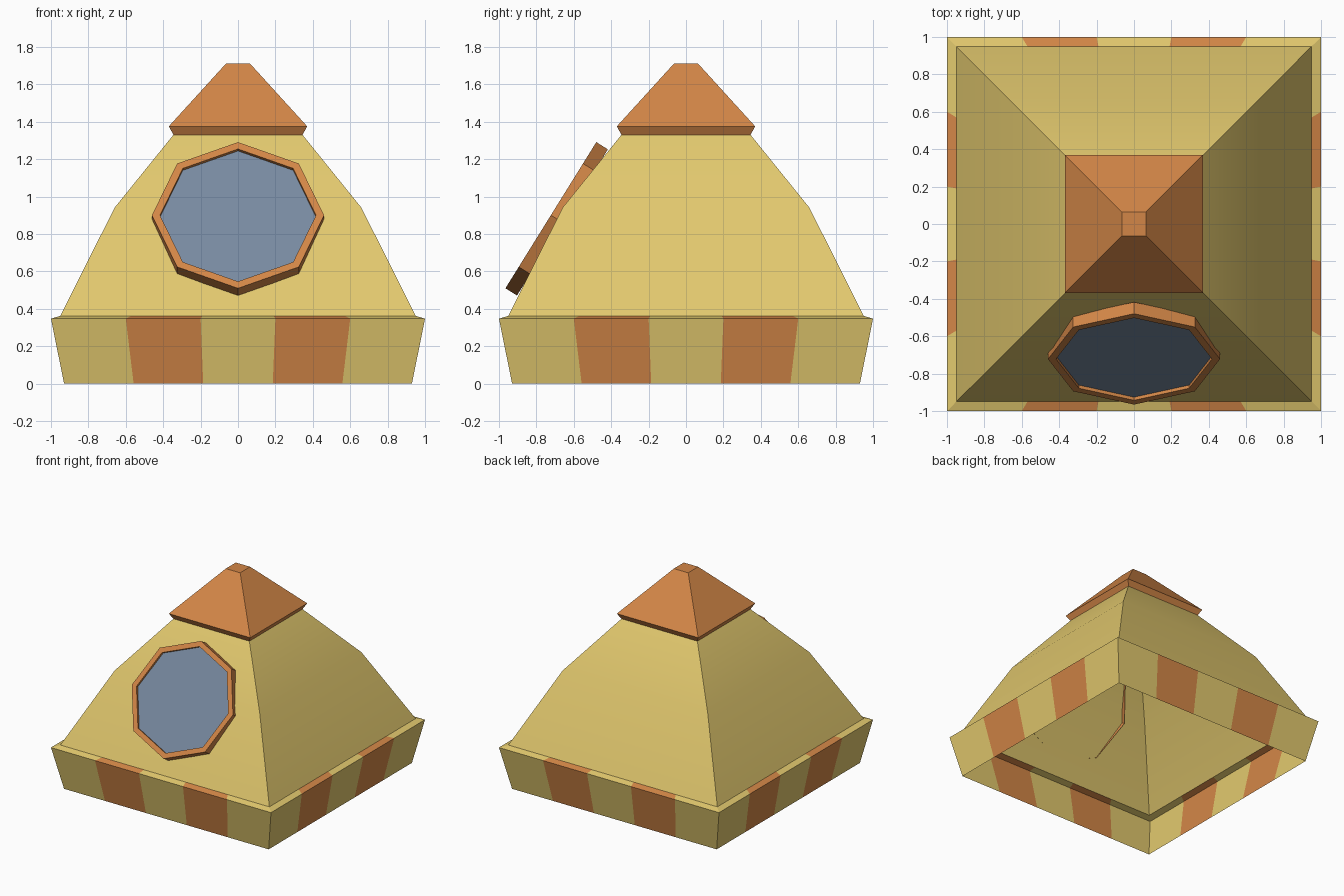
import bpy, bmesh, math
from mathutils import Vector

if "Cube" in bpy.data.objects:
    bpy.data.objects.remove(bpy.data.objects["Cube"])


def material(name, rgb):
    m = bpy.data.materials.new(name)
    m.diffuse_color = (*rgb, 1)
    m.use_nodes = True
    m.node_tree.nodes["Principled BSDF"].inputs["Base Color"].default_value = m.diffuse_color
    return m


TAN = material("straw tan", (0.76, 0.58, 0.155))
ORANGE = material("burnt orange", (0.65, 0.24, 0.063))
GLASS = material("slate blue", (0.188, 0.254, 0.352))


def loft(name, rings, mats, rule=lambda i: 0, cap=False):
    """Skin a list of closed rings; rule picks a material by column."""
    bm = bmesh.new()
    vs = [[bm.verts.new(p) for p in r] for r in rings]
    n = len(vs[0])
    for a, b in zip(vs, vs[1:]):
        for i in range(n):
            j = (i + 1) % n
            bm.faces.new((a[i], a[j], b[j], b[i])).material_index = rule(i)
    if cap:
        bm.faces.new(vs[-1])
    me = bpy.data.meshes.new(name)
    bm.to_mesh(me)
    bm.free()
    for m in mats:
        me.materials.append(m)
    ob = bpy.data.objects.new(name, me)
    bpy.context.collection.objects.link(ob)
    return ob


def square(h, z, div=1):
    """Counter-clockwise square ring with each side cut into div pieces."""
    corners = [Vector(c) * h for c in ((-1, -1), (1, -1), (1, 1), (-1, 1))]
    pts = []
    for k in range(4):
        for i in range(div):
            p = corners[k].lerp(corners[(k + 1) % 4], i / div)
            pts.append((p.x, p.y, z))
    return pts


# Striped skirt, open underneath, with a narrow ledge on top
loft("striped_skirt",
     [square(h, z, 5) for h, z in ((0.93, 0), (1.0, 0.347), (0.95, 0.362))],
     [TAN, ORANGE], lambda i: i % 5 % 2)

# Bent roof, smooth across the bend with sharp corners
roof = loft("roof",
            [square(h, z) for h, z in ((0.95, 0.362), (0.66, 0.94), (0.345, 1.33))],
            [TAN])
bpy.context.view_layer.objects.active = roof
roof.select_set(True)
bpy.ops.object.shade_smooth_by_angle(angle=math.radians(30))

# Flared cap with a small flat top
loft("roof_cap",
     [square(h, z) for h, z in ((0.345, 1.33), (0.37, 1.375), (0.065, 1.71))],
     [ORANGE], cap=True)

# Tilted octagonal window on the front slope
CENTRE = Vector((0, -0.7225, 0.90))
UP = Vector((0, 0.485, 0.78)).normalized()
RIGHT = Vector((1, 0, 0))
OUT = RIGHT.cross(UP)


def octagon(r, depth):
    return [CENTRE - OUT * depth
            + RIGHT * (r * math.cos(i * math.pi / 4))
            + UP * (r * math.sin(i * math.pi / 4)) for i in range(8)]


loft("window_frame",
     [octagon(0.46, 0.073), octagon(0.46, 0), octagon(0.417, 0), octagon(0.417, 0.02)],
     [ORANGE])
loft("window_pane", [octagon(0.417, 0.02)], [GLASS], cap=True)
